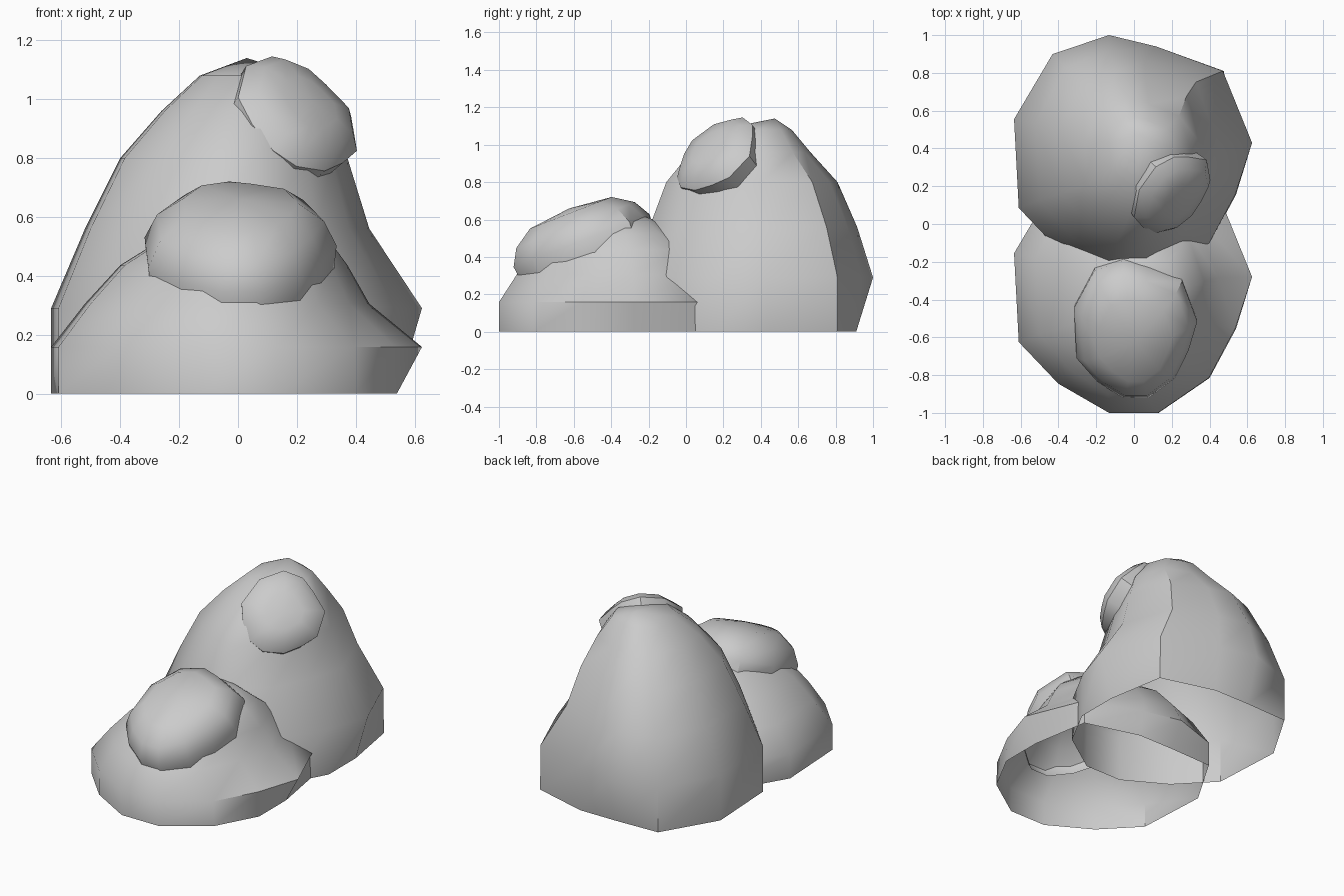
import bpy, bmesh, math
from mathutils import Vector, Matrix

if "Cube" in bpy.data.objects:
    bpy.data.objects.remove(bpy.data.objects["Cube"])

# Irregular 12-sided plan outline shared by every stone
OUTLINE = [(-.635, .20), (-.61, -.27), (-.4, -.49), (-.13, -.645), (.13, -.645), (.4, -.46),
           (.54, -.2), (.63, .075), (.475, .455), (.12, .585), (-.13, .645), (-.43, .545)]


def fit(t, half, lo, hi):
    return lo + (t / half + 1) / 2 * (hi - lo)


def shell(name, rings, peak, matrix):
    """Open-bottomed stone: stacked outline rings closed by a fan at the peak."""
    bm = bmesh.new()
    loops = [[bm.verts.new(matrix @ Vector((x, y, z))) for x, y in pts] for z, pts in rings]
    n = len(OUTLINE)
    for a, b in zip(loops, loops[1:]):
        for i in range(n):
            j = (i + 1) % n
            bm.faces.new((a[i], a[j], b[j], b[i]))
    tip = bm.verts.new(matrix @ Vector(peak))
    for i in range(n):
        bm.faces.new((loops[-1][i], loops[-1][(i + 1) % n], tip))
    me = bpy.data.meshes.new(name)
    bm.to_mesh(me)
    bm.free()
    ob = bpy.data.objects.new(name, me)
    bpy.context.collection.objects.link(ob)
    bpy.ops.object.select_all(action='DESELECT')
    ob.select_set(True)
    bpy.context.view_layer.objects.active = ob
    bpy.ops.object.shade_smooth_by_angle(angle=math.radians(40))
    return ob


# Big stones: height, then x and y limits of each ring
LIMITS = [(.29, -.635, .63, -.645, .645), (.56, -.52, .45, -.55, .56),
          (.80, -.4, .375, -.46, .455), (.96, -.26, .31, -.33, .31),
          (1.08, -.13, .22, -.18, .21)]
big = [(0, [(min(x, .54), min(y, .555)) for x, y in OUTLINE])]
for z, x0, x1, y0, y1 in LIMITS:
    big.append((z, [(fit(x, .635, x0, x1), fit(y, .645, y0, y1)) for x, y in OUTLINE]))

peak = (.03, .12, 1.14)
shell("back_boulder", big, peak, Matrix.Translation((0, .355, 0)))
shell("front_boulder", big, peak,
      Matrix.Translation((0, -.355, 0)) @ Matrix.Diagonal((1, 1, .545, 1)))


# Low domed stones resting on the boulders: height and width fraction of each ring
def dome(name, centre, normal, size, levels, top):
    rx, ry = size
    rings = [(z, [(x / .64 * rx * f, y / .645 * ry * f) for x, y in OUTLINE]) for z, f in levels]
    rot = Vector((0, 0, 1)).rotation_difference(Vector(normal)).to_matrix().to_4x4()
    shell(name, rings, (0, 0, top), Matrix.Translation(centre) @ rot)


dome("front_top_stone", (.01, -.54, .44), (0, -.36, .93), (.33, .39),
     [(-.05, .97), (.05, 1), (.14, .87), (.21, .6)], .235)
dome("back_top_stone", (.19, .18, .92), (.55, -.56, .62), (.24, .25),
     [(-.06, .95), (.03, 1), (.08, .8), (.105, .45)], .115)
